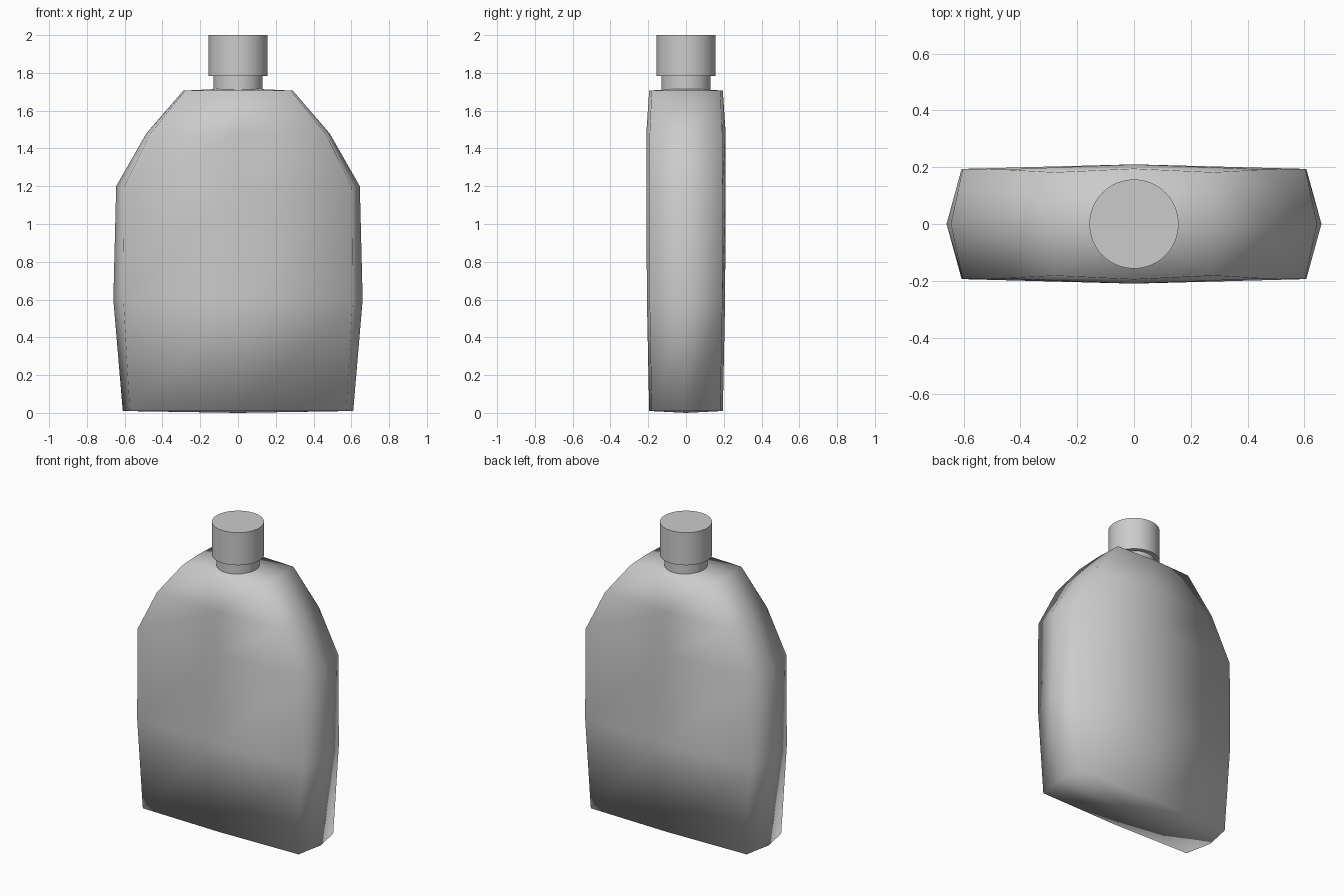
import bpy, bmesh

if "Cube" in bpy.data.objects:
    bpy.data.objects.remove(bpy.data.objects["Cube"])

# Flask body: eight-sided rings (z, side x, corner x, face y, corner y)
RINGS = [
    (0.01, 0.61, 0.573, 0.195, 0.182),
    (0.60, 0.66, 0.607, 0.207, 0.193),
    (1.20, 0.645, 0.603, 0.21, 0.194),
    (1.48, 0.485, 0.462, 0.21, 0.192),
    (1.706, 0.29, 0.28, 0.195, 0.182),
]


def ring_points(z, sx, cx, fy, cy):
    return [(sx, 0, z), (cx, cy, z), (0, fy, z), (-cx, cy, z),
            (-sx, 0, z), (-cx, -cy, z), (0, -fy, z), (cx, -cy, z)]


bm = bmesh.new()
rings = [[bm.verts.new(p) for p in ring_points(*r)] for r in RINGS]
for low, high in zip(rings, rings[1:]):
    for i in range(8):
        j = (i + 1) % 8
        bm.faces.new((low[i], low[j], high[j], high[i]))

# Slightly domed bottom and top, four quads each
for ring, z in ((rings[0], 0.0), (rings[-1], 1.72)):
    centre = bm.verts.new((0, 0, z))
    for i in range(0, 8, 2):
        bm.faces.new((centre, ring[i], ring[i + 1], ring[(i + 2) % 8]))
bmesh.ops.recalc_face_normals(bm, faces=bm.faces)
for f in bm.faces:
    f.smooth = True
mesh = bpy.data.meshes.new("flask_body")
bm.to_mesh(mesh)
bm.free()
bpy.context.collection.objects.link(bpy.data.objects.new("flask_body", mesh))


def cylinder(name, radius, z0, z1):
    bpy.ops.mesh.primitive_cylinder_add(vertices=48, radius=radius, depth=z1 - z0,
                                        location=(0, 0, (z0 + z1) / 2))
    obj = bpy.context.object
    obj.name = name
    bpy.ops.object.shade_smooth_by_angle()


# Neck and screw cap
cylinder("neck", 0.13, 1.70, 1.79)
cylinder("cap", 0.157, 1.783, 2.0)
